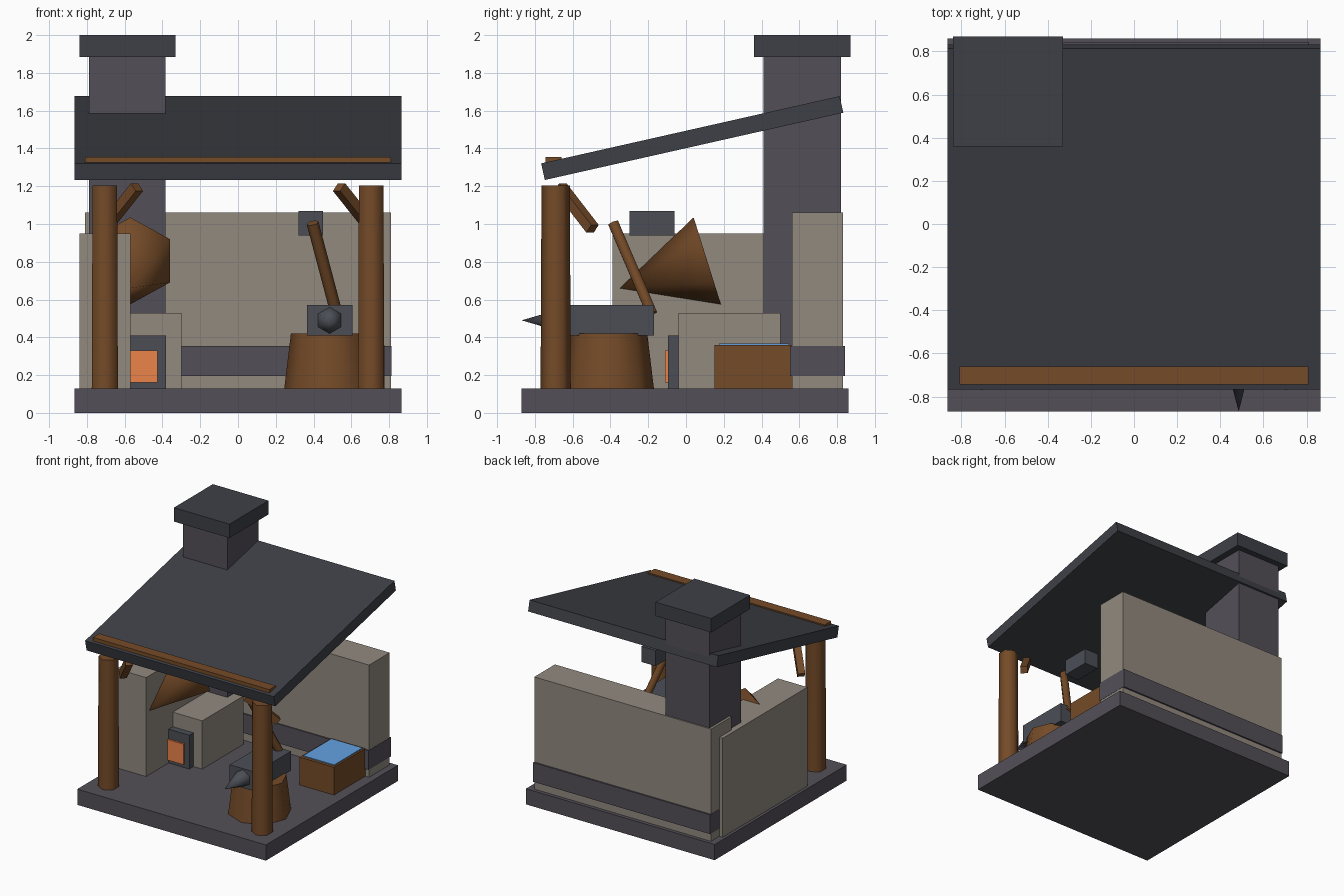
import bpy, math
from mathutils import Vector

if "Cube" in bpy.data.objects:
    bpy.data.objects.remove(bpy.data.objects["Cube"])


def mat(name, r, g, b):
    m = bpy.data.materials.new(name)
    m.diffuse_color = tuple((c / 255) ** 2.2 for c in (r, g, b)) + (1,)
    m.use_nodes = True
    m.node_tree.nodes["Principled BSDF"].inputs["Base Color"].default_value = m.diffuse_color
    return m


DARK_STONE = mat("dark_stone", 84, 80, 88)
STONE = mat("stone", 145, 136, 126)
WOOD = mat("wood", 116, 76, 44)
SLATE = mat("slate", 64, 66, 72)
IRON = mat("iron", 76, 79, 86)
EMBER = mat("ember", 235, 130, 75)
WATER = mat("water", 100, 160, 225)


def finish(name, m):
    o = bpy.context.object
    o.name = name
    o.data.materials.append(m)
    return o


def box(name, x, y, z, m):
    """Box from (min, max) ranges."""
    r = (x, y, z)
    bpy.ops.mesh.primitive_cube_add(size=1, location=[(a + b) / 2 for a, b in r])
    o = finish(name, m)
    o.scale = [b - a for a, b in r]
    return o


def beam(name, a, b, w, m):
    """Square bar from a to b."""
    a, b = Vector(a), Vector(b)
    bpy.ops.mesh.primitive_cube_add(size=1, location=(a + b) / 2)
    o = finish(name, m)
    o.scale = (w, w, (b - a).length)
    o.rotation_euler = (b - a).to_track_quat('Z', 'Y').to_euler()
    return o


def cone(name, a, b, r1, r2, m, sides=6, rot=None):
    """Low-sided tapered cylinder from a to b."""
    a, b = Vector(a), Vector(b)
    d = b - a
    bpy.ops.mesh.primitive_cone_add(vertices=sides, radius1=r1, radius2=r2,
                                    depth=d.length, location=(a + b) / 2)
    o = finish(name, m)
    o.rotation_euler = rot or d.to_track_quat('Z', 'Y').to_euler()
    bpy.ops.object.shade_smooth_by_angle(angle=math.radians(65))
    return o


# Floor slab and walls
box("floor_slab", (-.865, .865), (-.87, .86), (0, .13), DARK_STONE)
box("back_wall", (-.81, .81), (.56, .83), (.13, 1.06), STONE)
box("back_wall_band", (-.812, .812), (.55, .843), (.195, .355), DARK_STONE)
box("left_wall", (-.84, -.57), (-.39, .72), (.13, .95), STONE)

# Chimney
box("chimney", (-.79, -.385), (.41, .82), (.13, 1.89), DARK_STONE)
box("chimney_cap", (-.84, -.33), (.36, .87), (1.885, 2.0), SLATE)

# Hearth with mouth and embers
box("hearth", (-.82, -.30), (-.04, .50), (.13, .53), STONE)
box("hearth_mouth", (-.76, -.38), (-.095, .0), (.13, .41), IRON)
box("embers", (-.715, -.425), (-.11, -.05), (.16, .33), EMBER)

# Sloping roof and front trim
roof = box("roof", (-.865, .865), (-.777, .843), (1.41, 1.50), SLATE)
roof.rotation_euler.x = math.radians(12.7)
box("roof_trim", (-.81, .81), (-.745, -.66), (1.275, 1.355), WOOD)

# Posts and braces
for side, s in (("left", -1), ("right", 1)):
    cone(side + "_post", (s * .705, -.69, .13), (s * .705, -.69, 1.205), .08, .075, WOOD,
         rot=(0, 0, 0))
    beam(side + "_brace", (s * .535, -.665, 1.195), (s * .71, -.495, .975), .055, WOOD)

# Anvil on its stump
cone("stump", (.485, -.41, .13), (.485, -.41, .42), .24, .205, WOOD, sides=8, rot=(0, 0, 0))
box("anvil_body", (.365, .605), (-.63, -.17), (.41, .57), IRON)
cone("anvil_horn", (.485, -.63, .49), (.485, -.87, .49), .07, 0, IRON,
     rot=(math.pi / 2, 0, 0))

# Hammer
cone("hammer_handle", (.522, -.18, .525), (.395, -.385, 1.005), .032, .032, WOOD)
box("hammer_head", (.32, .45), (-.30, -.06), (.94, 1.07), IRON)

# Bellows: hexagonal cone pointing forward and down
cone("bellows", (-.57, .1125, .805), (-.57, -.35, .66), .241, 0, WOOD,
     rot=(math.pi / 2 + math.atan2(.145, .4625), 0, 0))

# Water trough
box("trough", (.46, .775), (.15, .56), (.13, .36), WOOD)
box("water", (.475, .76), (.175, .545), (.30, .367), WATER)
